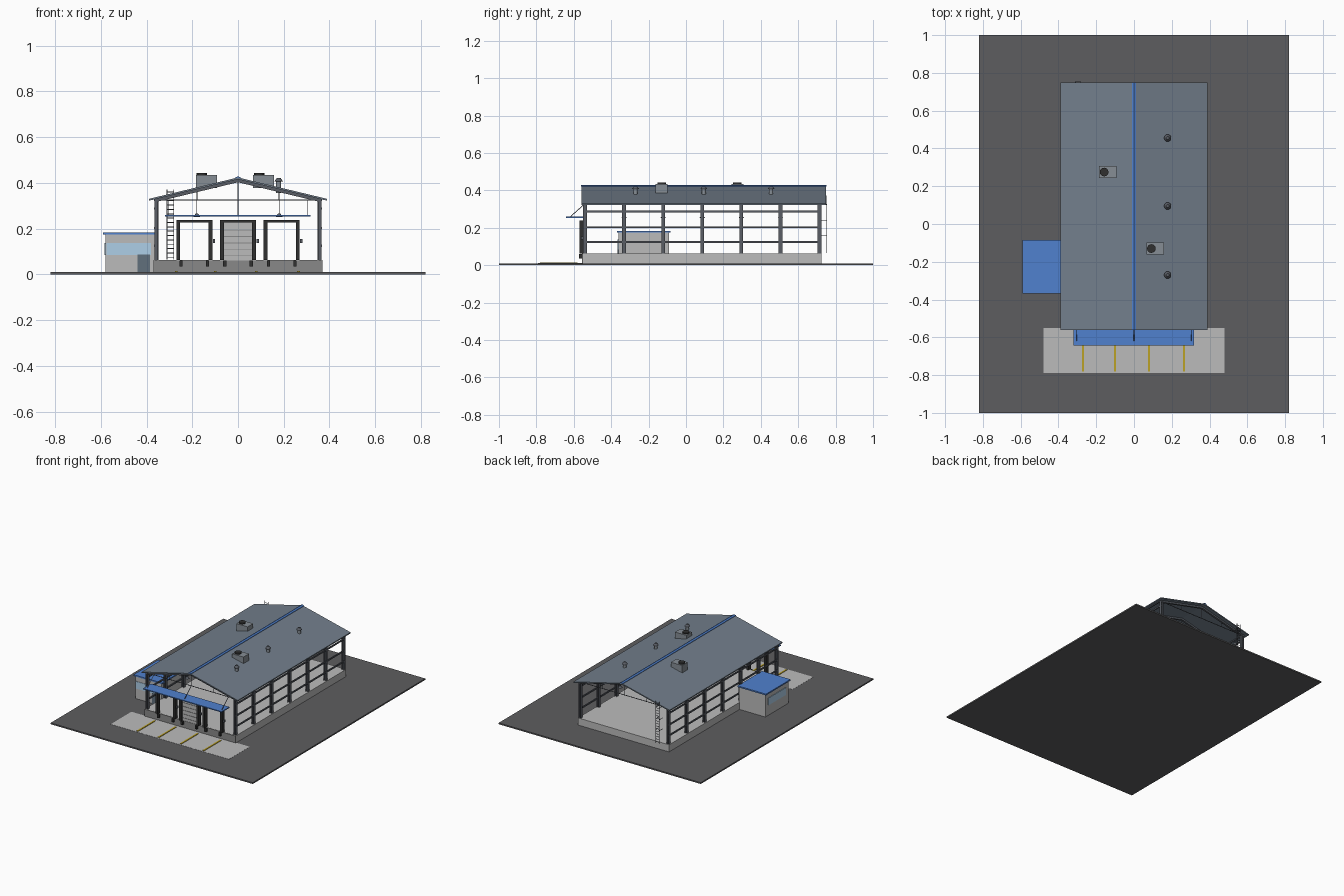
import bpy, bmesh, math
from mathutils import Vector, Matrix

if "Cube" in bpy.data.objects:
    bpy.data.objects.remove(bpy.data.objects["Cube"])


def material(name, r, g, b):
    m = bpy.data.materials.new(name)
    m.diffuse_color = (r, g, b, 1)
    m.use_nodes = True
    m.node_tree.nodes["Principled BSDF"].inputs["Base Color"].default_value = m.diffuse_color
    return m


ASPHALT = material("asphalt", 0.11, 0.11, 0.115)
CONCRETE = material("concrete", 0.5, 0.5, 0.5)
DOCK = material("dock_grey", 0.25, 0.25, 0.25)
STEEL = material("steel", 0.1, 0.11, 0.13)
ROOF = material("roof_slate", 0.17, 0.21, 0.26)
BLUE = material("blue", 0.08, 0.22, 0.62)
GLASS = material("glass", 0.42, 0.62, 0.8)
DOOR = material("door_blue_grey", 0.12, 0.16, 0.2)
BLACK = material("rubber", 0.03, 0.03, 0.03)
YELLOW = material("yellow", 0.5, 0.36, 0.02)
UNIT = material("unit_grey", 0.24, 0.27, 0.3)


def finish(name, bm, mat):
    bmesh.ops.recalc_face_normals(bm, faces=bm.faces)
    me = bpy.data.meshes.new(name)
    bm.to_mesh(me)
    bm.free()
    ob = bpy.data.objects.new(name, me)
    bpy.context.collection.objects.link(ob)
    me.materials.append(mat)
    return ob


def boxes(name, mat, *bounds):
    """One object of boxes, each (x0, x1, y0, y1, z0, z1)."""
    bm = bmesh.new()
    for x0, x1, y0, y1, z0, z1 in bounds:
        m = Matrix.Translation(((x0 + x1) / 2, (y0 + y1) / 2, (z0 + z1) / 2))
        bmesh.ops.create_cube(bm, size=1, matrix=m @ Matrix.Diagonal((x1 - x0, y1 - y0, z1 - z0, 1)))
    return finish(name, bm, mat)


def rods(name, mat, r, *segments, sides=8):
    """One object of round bars between pairs of points."""
    bm = bmesh.new()
    for a, b in segments:
        a, b = Vector(a), Vector(b)
        rot = (b - a).to_track_quat('Z', 'Y').to_matrix().to_4x4()
        bmesh.ops.create_cone(bm, cap_ends=True, segments=sides, radius1=r, radius2=r,
                              depth=(b - a).length, matrix=Matrix.Translation((a + b) / 2) @ rot)
    return finish(name, bm, mat)


def cones(name, mat, *items, sides=16):
    """One object of upright cones, each (x, y, z0, z1, r0, r1)."""
    bm = bmesh.new()
    for x, y, z0, z1, r0, r1 in items:
        bmesh.ops.create_cone(bm, cap_ends=True, segments=sides, radius1=r0, radius2=r1,
                              depth=z1 - z0, matrix=Matrix.Translation((x, y, (z0 + z1) / 2)))
    ob = finish(name, bm, mat)
    bpy.ops.object.select_all(action='DESELECT')
    ob.select_set(True)
    bpy.context.view_layer.objects.active = ob
    bpy.ops.object.shade_smooth_by_angle(angle=math.radians(35))
    return ob


def prism(name, mat, profile, *spans):
    """Extrude an x-z profile along each y span."""
    bm = bmesh.new()
    for y0, y1 in spans:
        f = bm.faces.new([bm.verts.new((x, y0, z)) for x, z in profile])
        ext = bmesh.ops.extrude_face_region(bm, geom=[f])["geom"]
        bmesh.ops.translate(bm, vec=(0, y1 - y0, 0), verts=[v for v in ext if isinstance(v, bmesh.types.BMVert)])
    return finish(name, bm, mat)


def chevron(half, eave, ridge, t):
    return [(-half, eave), (0, ridge), (half, eave), (half, eave - t), (0, ridge - t), (-half, eave - t)]


def roof_z(x):
    return 0.424 - 0.24 * abs(x)


# Site
boxes("ground", ASPHALT, (-0.82, 0.82, -1, 1, 0, 0.01))
boxes("dock_apron", CONCRETE, (-0.48, 0.48, -0.79, -0.55, 0.004, 0.011))
boxes("lane_markings", YELLOW, *[(x - 0.006, x + 0.006, -0.78, -0.58, 0.01, 0.015)
                                 for x in (-0.27, -0.1, 0.08, 0.265)])

# Raised floor and dock face
boxes("plinth", CONCRETE, (-0.37, 0.37, -0.55, 0.725, 0.005, 0.062))
boxes("dock_face", DOCK, (-0.37, 0.37, -0.556, -0.549, 0.005, 0.0615))

# Steel frames: H columns, rafters, tie beams, gable posts
frames = [-0.54 + i * 0.209 for i in range(7)]
columns = []
for y in frames:
    for x in (-0.357, 0.357):
        columns += [(x - 0.009, x - 0.006, y - 0.01, y + 0.01, 0.06, 0.335),
                    (x + 0.006, x + 0.009, y - 0.01, y + 0.01, 0.06, 0.335),
                    (x - 0.007, x + 0.007, y - 0.002, y + 0.002, 0.06, 0.335)]
boxes("columns", STEEL, *columns)
prism("rafters", STEEL, chevron(0.366, roof_z(0.366) - 0.008, 0.416, 0.013),
      *[(y - 0.007, y + 0.007) for y in frames])
rods("tie_beams", STEEL, 0.0025, *[((-0.357, y, 0.325), (0.357, y, 0.325)) for y in frames])
rods("truss_posts", STEEL, 0.002, *[((x, y, 0.325), (x, y, roof_z(x) - 0.012))
                                    for y in frames for x in (-0.18, 0, 0.18)])
boxes("side_girts", STEEL, *[(s * 0.363 - 0.004, s * 0.363 + 0.004, -0.548, 0.722, z - 0.005, z + 0.005)
                             for s in (-1, 1) for z in (0.125, 0.203, 0.288, 0.327)])

# Roof
prism("roof", ROOF, chevron(0.39, roof_z(0.39), 0.424, 0.008), (-0.56, 0.748))
prism("ridge_cap", BLUE, chevron(0.011, 0.425, 0.429, 0.005), (-0.562, 0.75))

# Roof plant: fan units and vent pipes
units = [(-0.138, 0.275), (0.112, -0.13)]
boxes("roof_units", UNIT, *[(x - 0.046, x + 0.046, y - 0.032, y + 0.032, 0.378, 0.434) for x, y in units])
cones("roof_unit_fans", BLACK, *[(x - 0.02, y, 0.433, 0.443, 0.023, 0.023) for x, y in units])
vents = (-0.27, 0.095, 0.455)
cones("vent_pipes", UNIT, *[(0.178, y, 0.355, 0.41, 0.011, 0.011) for y in vents])
cones("vent_caps", STEEL, *[(0.178, y, 0.407, 0.422, 0.019, 0.008) for y in vents])

# Hanging lamps
lamps = [(x, y) for x in (-0.18, 0.18) for y in frames[1:6]]
cones("lamp_shades", STEEL, *[(x, y, 0.252, 0.266, 0.015, 0.005) for x, y in lamps])
rods("lamp_rods", STEEL, 0.001, *[((x, y, 0.264), (x, y, 0.325)) for x, y in lamps], sides=6)

# Dock doors: seal frames, bumpers, control boxes, one closed shutter
seals, bumpers, controls = [], [], []
for c in (-0.191, 0, 0.191):
    seals += [(c - 0.079, c - 0.062, -0.57, -0.54, 0.062, 0.238),
              (c + 0.062, c + 0.079, -0.57, -0.54, 0.062, 0.238),
              (c - 0.062, c + 0.062, -0.57, -0.54, 0.226, 0.238)]
    bumpers += [(c + s * 0.058 - 0.007, c + s * 0.058 + 0.007, -0.572, -0.555, 0.035, 0.06) for s in (-1, 1)]
    controls.append((c + 0.081, c + 0.091, -0.562, -0.545, 0.138, 0.155))
boxes("dock_door_seals", BLACK, *seals)
boxes("dock_bumpers", BLACK, *bumpers)
boxes("door_control_boxes", STEEL, *controls)
boxes("middle_shutter", CONCRETE, (-0.062, 0.062, -0.555, -0.549, 0.062, 0.226))
boxes("shutter_ribs", DOCK, *[(-0.062, 0.062, -0.557, -0.55, z, z + 0.003)
                              for z in (0.08, 0.108, 0.136, 0.164, 0.192)])

# Canopy over the docks with stay rods
boxes("canopy", BLUE, (-0.32, 0.317, -0.642, -0.552, 0.253, 0.26))
rods("canopy_stays", STEEL, 0.002, *[((x, -0.62, 0.258), (x, -0.545, 0.325)) for x in (-0.303, 0, 0.303)])

# Side office
boxes("office_walls", CONCRETE, (-0.58, -0.366, -0.362, -0.092, 0.005, 0.175))
boxes("office_roof", BLUE, (-0.59, -0.36, -0.368, -0.084, 0.174, 0.184))
boxes("office_windows", GLASS, (-0.575, -0.38, -0.365, -0.36, 0.085, 0.138),
      (-0.584, -0.578, -0.325, -0.125, 0.085, 0.138))
boxes("office_door", DOOR, (-0.44, -0.385, -0.367, -0.36, 0.01, 0.088))

# Back wall ladder with stand-off brackets
ladder_x = (-0.31, -0.281)
bars = [((x, 0.753, 0.065), (x, 0.753, 0.372)) for x in ladder_x]
bars += [((ladder_x[0], 0.753, 0.075 + i * 0.019), (ladder_x[1], 0.753, 0.075 + i * 0.019)) for i in range(16)]
bars += [((x, 0.715, z), (x, 0.755, z)) for x in ladder_x for z in (0.16, 0.24, 0.325)]
rods("ladder", STEEL, 0.002, *bars, sides=6)
